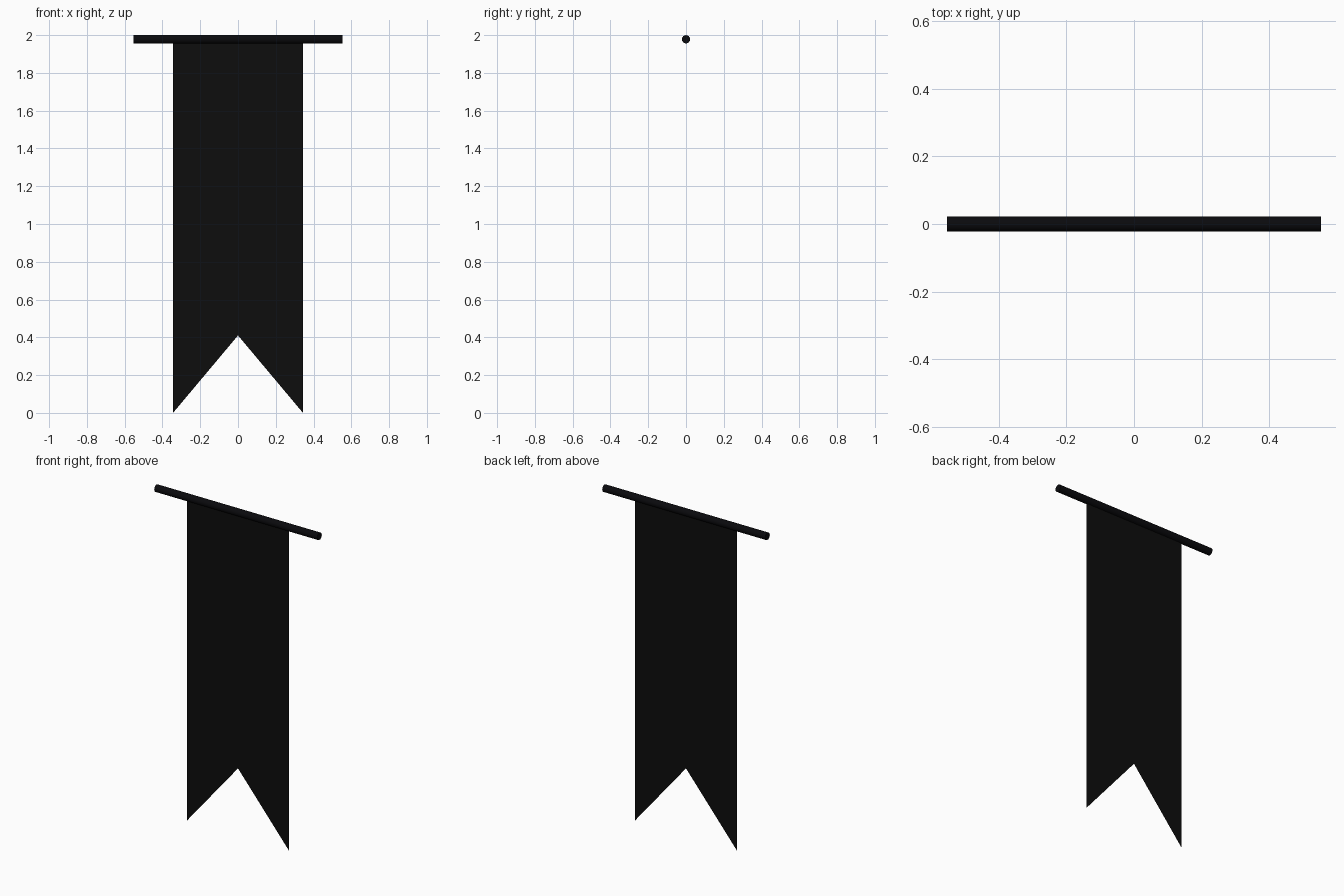
import bpy, bmesh
from math import pi

if "Cube" in bpy.data.objects:
    bpy.data.objects.remove(bpy.data.objects["Cube"])


def paint(obj, name, rgb):
    mat = bpy.data.materials.new(name)
    mat.diffuse_color = (*rgb, 1)
    mat.use_nodes = True
    mat.node_tree.nodes["Principled BSDF"].inputs["Base Color"].default_value = mat.diffuse_color
    obj.data.materials.append(mat)


# Horizontal hanging rod
R, ROD_Z, HALF_ROD = 0.022, 1.978, 0.552
bpy.ops.mesh.primitive_cylinder_add(vertices=16, radius=R, depth=2 * HALF_ROD,
                                    location=(0, 0, ROD_Z), rotation=(0, pi / 2, 0))
rod = bpy.context.object
rod.name = "hanging_rod"
bpy.ops.object.shade_smooth_by_angle()
paint(rod, "rod_black", (0.003, 0.003, 0.004))

# Flat cloth sheet with a swallowtail notch, made of two mirrored halves
W, NOTCH = 0.344, 0.41
bm = bmesh.new()
top, notch = (bm.verts.new((0, 0, z)) for z in (ROD_Z, NOTCH))
for s in (-1, 1):
    loop = [notch, bm.verts.new((s * W, 0, 0)), bm.verts.new((s * W, 0, ROD_Z)), top]
    bm.faces.new(loop if s > 0 else loop[::-1])
mesh = bpy.data.meshes.new("banner_cloth")
bm.to_mesh(mesh)
bm.free()
cloth = bpy.data.objects.new("banner_cloth", mesh)
bpy.context.collection.objects.link(cloth)
paint(cloth, "cloth_black", (0.004, 0.004, 0.004))
